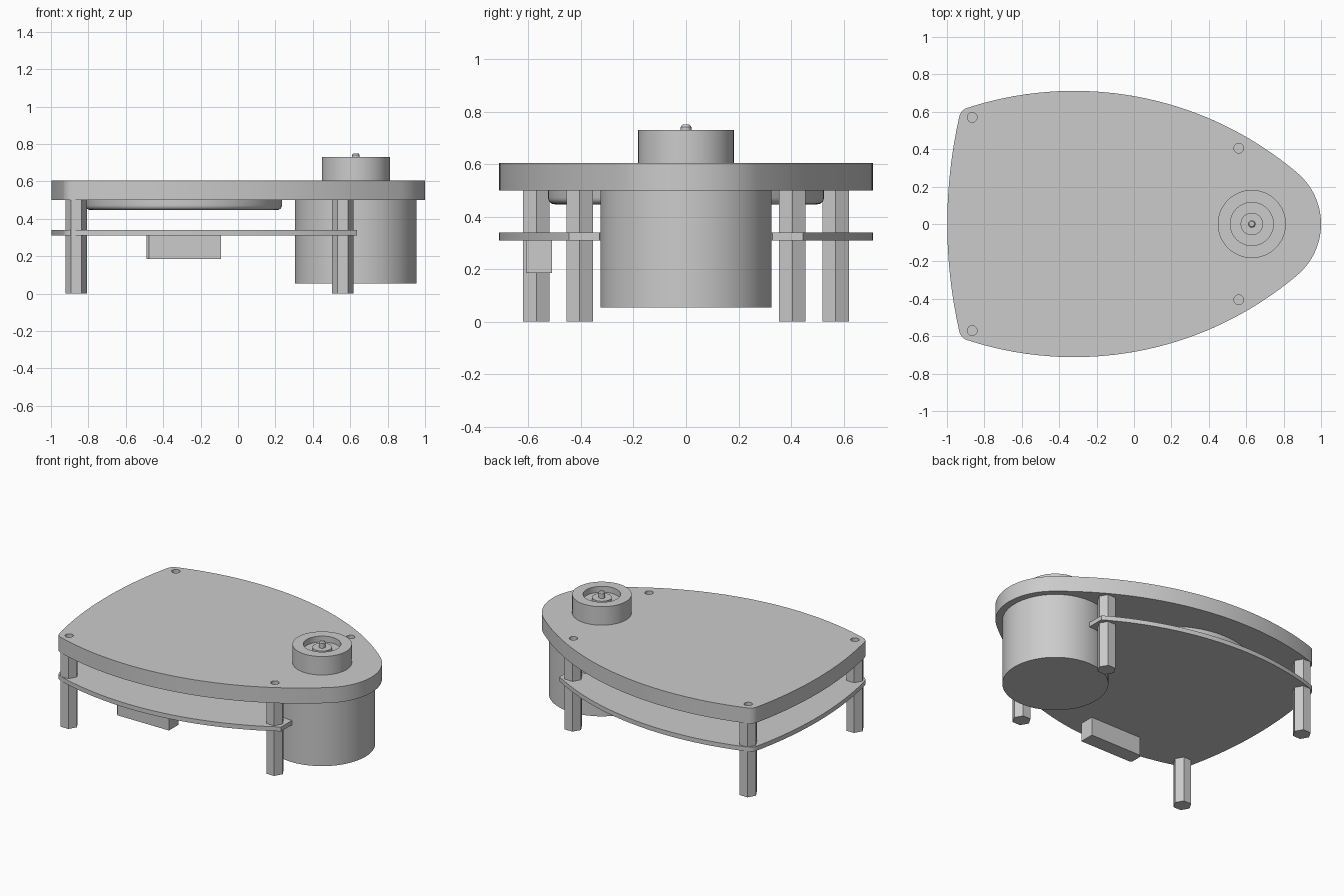
import bpy, bmesh, math
from mathutils import Vector

if "Cube" in bpy.data.objects:
    bpy.data.objects.remove(bpy.data.objects["Cube"])

# One plain grey finish
grey = bpy.data.materials.new("plain_grey")
grey.use_nodes = True
colour = (0.6, 0.6, 0.6, 1)
grey.diffuse_color = colour
grey.node_tree.nodes["Principled BSDF"].inputs["Base Color"].default_value = colour


def finish(name, bm, smooth=True):
    bmesh.ops.recalc_face_normals(bm, faces=bm.faces)
    mesh = bpy.data.meshes.new(name)
    bm.to_mesh(mesh)
    bm.free()
    mesh.materials.append(grey)
    obj = bpy.data.objects.new(name, mesh)
    bpy.context.collection.objects.link(obj)
    if smooth:
        bpy.ops.object.select_all(action="DESELECT")
        obj.select_set(True)
        bpy.context.view_layer.objects.active = obj
        bpy.ops.object.shade_smooth_by_angle(angle=math.radians(30))
    return obj


def arc(centre, radius, start, end, steps):
    return [centre + radius * Vector((math.cos(a), math.sin(a)))
            for a in (start + (end - start) * i / steps for i in range(steps + 1))]


def angle_to(centre, point):
    d = point - centre
    return math.atan2(d.y, d.x)


def slab(name, loops, bottom, top, smooth=True):
    """Extrude an outline; any further loops become holes."""
    bm = bmesh.new()
    edges = []
    for loop in loops:
        verts = [bm.verts.new((p.x, p.y, bottom)) for p in loop]
        edges += [bm.edges.new((v, verts[i - 1])) for i, v in enumerate(verts)]
    bmesh.ops.triangle_fill(bm, use_beauty=True, edges=edges, normal=(0, 0, 1))
    result = bmesh.ops.extrude_face_region(bm, geom=bm.faces[:])
    moved = [g for g in result["geom"] if isinstance(g, bmesh.types.BMVert)]
    bmesh.ops.translate(bm, verts=moved, vec=(0, 0, top - bottom))
    return finish(name, bm, smooth)


def lathe(name, profile, x, steps=96):
    """Spin a (radius, height) profile about a vertical axis."""
    bm = bmesh.new()
    verts = [bm.verts.new((x + r, 0, z)) for r, z in profile]
    edges = [bm.edges.new(pair) for pair in zip(verts, verts[1:])]
    bmesh.ops.spin(bm, geom=verts + edges, cent=(x, 0, 0), axis=(0, 0, 1),
                   angle=2 * math.pi, steps=steps)
    bmesh.ops.remove_doubles(bm, verts=bm.verts, dist=0.0001)
    return finish(name, bm)


# Shared outline: bowed rear edge, rounded corner, long bowed side
side_c, rear_c = Vector((-0.32, -1.13)), Vector((1.6, 0))
corner_c, corner_r = Vector((-0.875, 0.563)), 0.06
side_r = (corner_c - side_c).length + corner_r
rear_r = (corner_c - rear_c).length + corner_r
rear_a, side_a = angle_to(rear_c, corner_c), angle_to(side_c, corner_c)


def half_outline(side_end):
    return (arc(rear_c, rear_r, math.pi, rear_a, 16)
            + arc(corner_c, corner_r, rear_a, side_a, 10)[1:]
            + arc(side_c, side_r, side_a, side_end, 48)[1:])


def mirrored(half):
    """Close a half outline across the centre line."""
    return half + [Vector((p.x, -p.y)) for p in reversed(half) if abs(p.y) > 1e-5]


motor_x = 0.63
leg_spots = [Vector((x, s * y)) for x, y in ((-0.865, 0.57), (0.56, 0.405)) for s in (1, -1)]

# Top plate with a round nose and four screw holes
q = side_r - 1
nose_x = (side_c.length_squared - q * q) / (2 * (q + side_c.x))
nose_c = Vector((nose_x, 0))
nose_a = angle_to(side_c, nose_c)
outline = mirrored(half_outline(nose_a) + arc(nose_c, 1 - nose_x, nose_a, 0, 24)[1:])
holes = [arc(p, 0.026, 0, 2 * math.pi, 24)[:-1] for p in leg_spots]
slab("top_plate", [outline] + holes, 0.5, 0.605)

# Lower plate, cut off square and notched around the motor
tip_x = 0.635
tip_a = math.acos((tip_x - side_c.x) / side_r)
notch = arc(Vector((motor_x, 0)), 0.33, math.pi / 2, math.pi, 32)
lower = half_outline(tip_a) + [Vector((tip_x, 0.33))] + notch
slab("lower_plate", [mirrored(lower)], 0.31, 0.34)

# Hexagonal standoff legs
for i, spot in enumerate(leg_spots):
    slab(f"leg_{i + 1}", [arc(spot, 0.058, 0, 2 * math.pi, 6)[:-1]], 0, 0.5, False)

# Motor body under the nose
lathe("motor_body", [(0, 0.055), (0.325, 0.055), (0.325, 0.5), (0, 0.5)], motor_x)

# Hub above the plate, with recess, inner boss and shaft
lathe("hub", [(0, 0.605), (0.182, 0.605), (0.182, 0.73), (0.115, 0.73), (0.115, 0.69),
              (0.06, 0.69), (0.06, 0.71), (0.02, 0.71), (0.02, 0.742), (0.014, 0.75),
              (0, 0.75)], motor_x)

# Shallow disc under the top plate, with a rounded lower rim
rim = [(0.5 + 0.025 * math.sin(a), 0.472 - 0.025 * math.cos(a))
       for a in (math.pi / 2 * i / 6 for i in range(7))]
lathe("under_disc", [(0, 0.447)] + rim + [(0.525, 0.5), (0, 0.5)], -0.29)

# Connector block under the front edge, chamfered at its rear end
block = [Vector(p) for p in ((-0.09, -0.61), (-0.09, -0.51), (-0.475, -0.51),
                             (-0.49, -0.525), (-0.49, -0.595), (-0.475, -0.61))]
slab("connector_block", [block], 0.185, 0.31, False)
